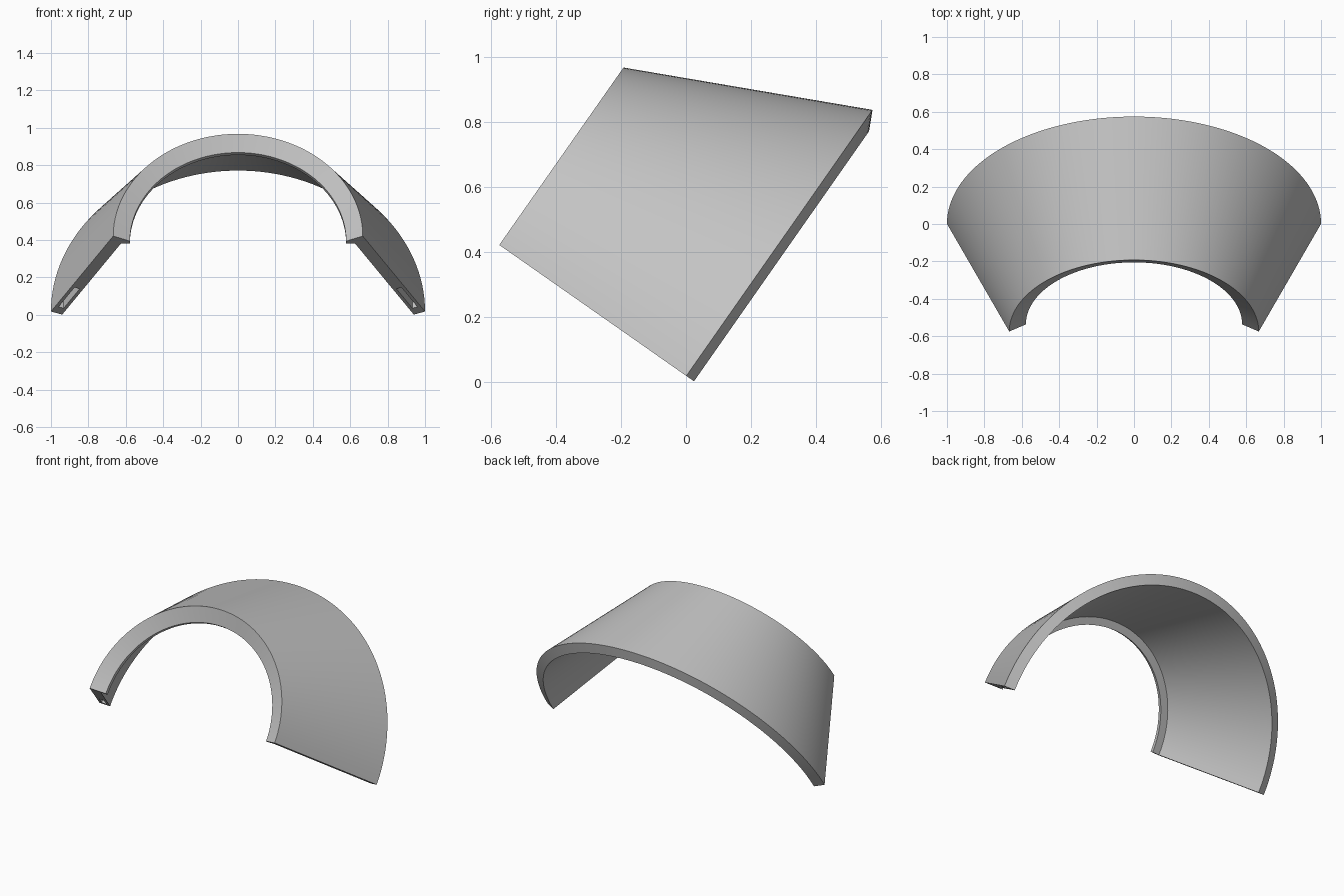
import bpy
import bmesh
from math import pi, cos, sin, radians, atan2
from mathutils import Matrix

cube = bpy.data.objects.get("Cube")
if cube:
    bpy.data.objects.remove(cube)

TILT = Matrix.Translation((0, -0.575, 0.421)) @ Matrix.Rotation(radians(-35), 4, "X")
SEGMENTS = 72

grey = bpy.data.materials.new("plain grey")
grey.use_nodes = True
grey.diffuse_color = (0.55, 0.55, 0.55, 1)
grey.node_tree.nodes["Principled BSDF"].inputs["Base Color"].default_value = (0.55, 0.55, 0.55, 1)


def make_object(name, bm):
    bmesh.ops.recalc_face_normals(bm, faces=bm.faces)
    mesh = bpy.data.meshes.new(name)
    bm.to_mesh(mesh)
    bm.free()
    obj = bpy.data.objects.new(name, mesh)
    bpy.context.collection.objects.link(obj)
    obj.matrix_world = TILT
    mesh.materials.append(grey)
    return obj


# Wall section as (distance along axis, radius): sloped wall with a front lip
section = [(0, 0.667), (0.703, 1.0), (0.732, 0.94), (0.07, 0.626),
           (0.07, 0.578), (0.047, 0.578), (0.008, 0.652)]

# Half turn of the section around the axis, closed at both ends
bm = bmesh.new()
rings = []
for i in range(SEGMENTS + 1):
    angle = pi * i / SEGMENTS
    rings.append([bm.verts.new((r * cos(angle), a, r * sin(angle))) for a, r in section])
count = len(section)
for first, second in zip(rings, rings[1:]):
    for j in range(count):
        k = (j + 1) % count
        bm.faces.new((first[j], first[k], second[k], second[j]))
bm.faces.new(rings[0])
bm.faces.new(rings[-1])
shell = make_object("half_cone_shell", bm)

# Narrow pocket sunk into each end face, in line with the wall
bm = bmesh.new()
slope = atan2(0.333, 0.703)
for side in (-1, 1):
    place = (Matrix.Translation((side * 0.903, 0.576, 0))
             @ Matrix.Rotation(-side * slope, 4, "Z")
             @ Matrix.Diagonal((0.03, 0.2, 0.2, 1)))
    bmesh.ops.create_cube(bm, size=1, matrix=place)
cutter = make_object("pocket_cutter", bm)
cutter.hide_render = True

cut = shell.modifiers.new("pockets", "BOOLEAN")
cut.operation = "DIFFERENCE"
cut.solver = "EXACT"
cut.object = cutter
bpy.ops.object.select_all(action="DESELECT")
bpy.context.view_layer.objects.active = shell
shell.select_set(True)
bpy.ops.object.modifier_apply(modifier=cut.name)
bpy.data.objects.remove(cutter)

bpy.ops.object.shade_smooth_by_angle(angle=radians(15))
